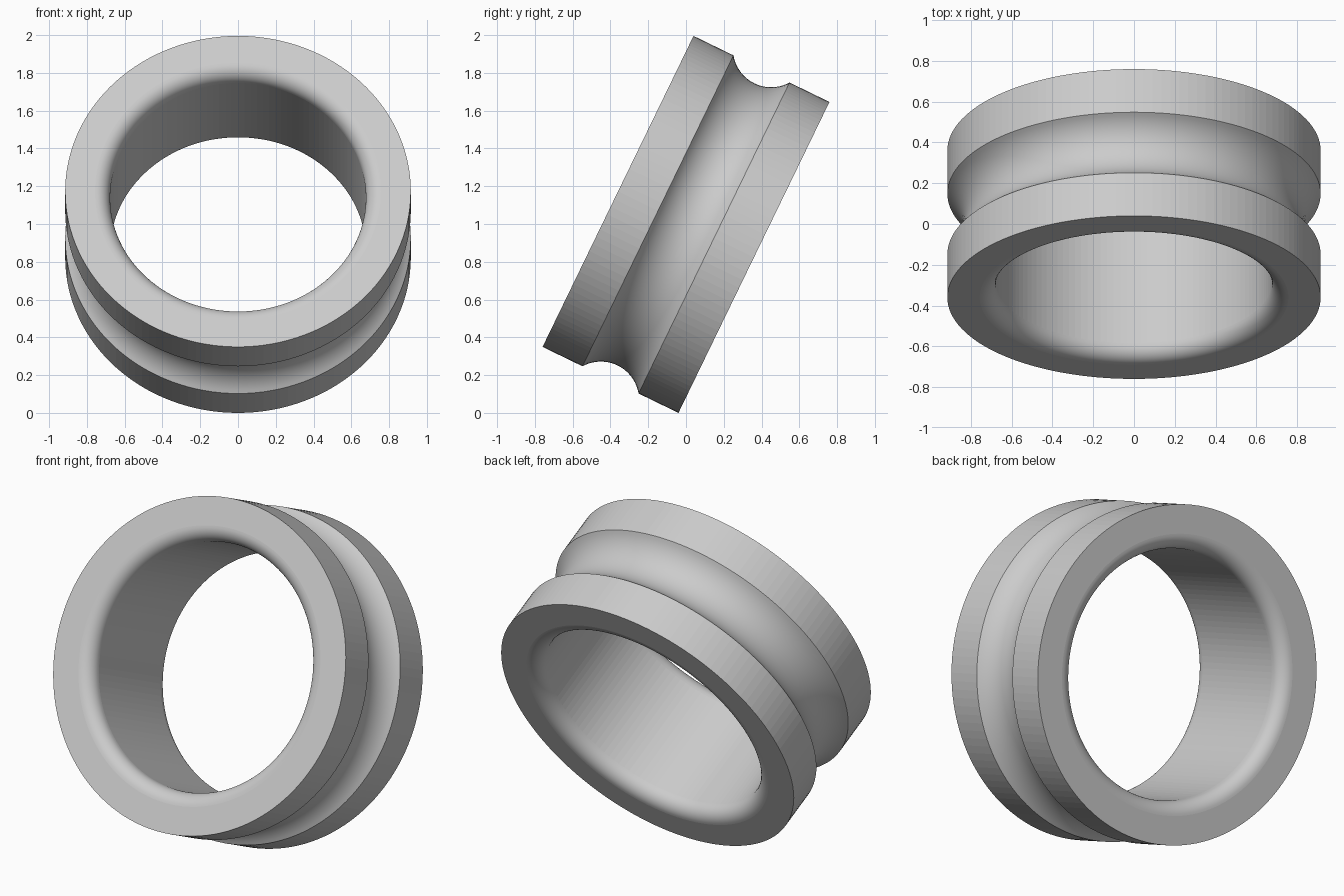
import bpy
import bmesh
from math import sin, cos, pi, radians, asin
from mathutils import Matrix, Vector

cube = bpy.data.objects.get("Cube")
if cube:
    bpy.data.objects.remove(cube, do_unlink=True)

SEGMENTS = 128
OUTER, BORE, HALF_WIDTH = 0.915, 0.677, 0.4
FILLET = 0.08
GROOVE_HALF, GROOVE_RADIUS = 0.165, 0.2025
TILT = radians(64.1)


def arc(radial, axial, radius, start, end, steps):
    """Points (radial, axial) along an arc of the cross-section."""
    angles = [start + (end - start) * i / steps for i in range(steps + 1)]
    return [(radial + radius * cos(a), axial + radius * sin(a)) for a in angles]


# Cross-section: outer rim with a round groove, bore with rounded mouths
half_angle = asin(GROOVE_HALF / GROOVE_RADIUS)
groove_centre = OUTER + GROOVE_RADIUS * cos(half_angle)
mouth = HALF_WIDTH - FILLET
profile = [(OUTER, -HALF_WIDTH)]
profile += arc(groove_centre, 0, GROOVE_RADIUS, pi + half_angle, pi - half_angle, 20)
profile += [(OUTER, HALF_WIDTH)]
profile += arc(BORE + FILLET, mouth, FILLET, pi / 2, pi, 10)
profile += arc(BORE + FILLET, -mouth, FILLET, pi, 3 * pi / 2, 10)

# Turn the cross-section around the ring's axis
bm = bmesh.new()
verts = [bm.verts.new((r, 0, z)) for r, z in profile]
edges = [bm.edges.new((v, verts[(i + 1) % len(verts)])) for i, v in enumerate(verts)]
bmesh.ops.spin(bm, geom=verts + edges, cent=(0, 0, 0), axis=(0, 0, 1),
               angle=2 * pi, steps=SEGMENTS, use_merge=False)
bmesh.ops.remove_doubles(bm, verts=bm.verts, dist=0.0001)
bmesh.ops.recalc_face_normals(bm, faces=bm.faces)

# Straight walls stay faceted; groove and rounded mouths are smooth
for face in bm.faces:
    slope = abs(face.normal.z)
    centre = face.calc_center_median()
    in_groove = abs(centre.z) < GROOVE_HALF and Vector(centre.xy).length > BORE + FILLET
    face.smooth = in_groove or 0.01 < slope < 0.999
for edge in bm.edges:
    if len(edge.link_faces) == 2 and edge.calc_face_angle() > radians(30):
        edge.smooth = False

# Lean the ring back and lift it onto the ground
bm.transform(Matrix.Rotation(TILT, 4, "X"))
lowest = min(v.co.z for v in bm.verts)
bm.transform(Matrix.Translation((0, 0, -lowest)))

mesh = bpy.data.meshes.new("grooved_ring")
bm.to_mesh(mesh)
bm.free()
ring = bpy.data.objects.new("grooved_ring", mesh)
bpy.context.collection.objects.link(ring)

# Plain grey
grey = bpy.data.materials.new("light_grey")
grey.use_nodes = True
colour = (0.6, 0.6, 0.6, 1)
grey.diffuse_color = colour
grey.node_tree.nodes["Principled BSDF"].inputs["Base Color"].default_value = colour
mesh.materials.append(grey)
